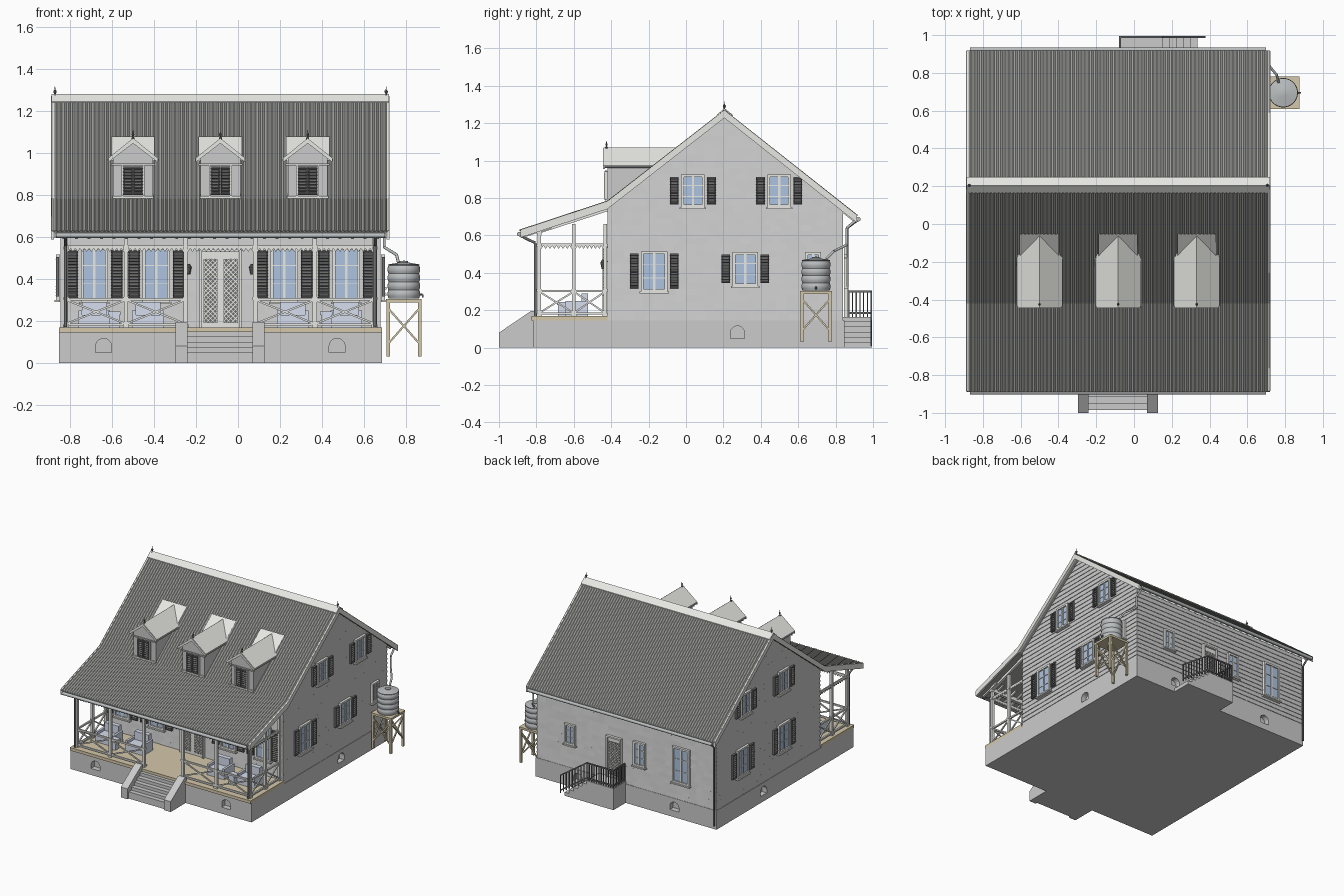
import bpy, bmesh, random
from math import sin, cos, pi, radians
from mathutils import Matrix, Vector

if "Cube" in bpy.data.objects:
    bpy.data.objects.remove(bpy.data.objects["Cube"])
random.seed(3)
T = Matrix.Translation
def RZ(d): return Matrix.Rotation(radians(d), 4, 'Z')
COL = dict(roof=(.36, .36, .35), dark=(.16, .16, .16), wood=(.66, .58, .4), glass=(.42, .55, .75),
           cushion=(.68, .73, .86), metal=(.5, .52, .53), white=(.8, .8, .77))
mats = {}
for k, c in COL.items():
    mats[k] = bpy.data.materials.new(k)
    mats[k].diffuse_color = (*c, 1)
parts, M = {}, Matrix.Identity(4)          # bmesh per part, current placement matrix
CX = -0.084                                # centre line of the house

def part(name, mat=None):
    if name not in parts: parts[name] = (bmesh.new(), mat)
    return parts[name][0]
def box(name, x0, x1, y0, y1, z0, z1, mat=None, tilt=0):
    m = T(((x0+x1)/2, (y0+y1)/2, (z0+z1)/2)) @ Matrix.Rotation(tilt, 4, 'X')
    bmesh.ops.create_cube(part(name, mat), size=1, matrix=M @ m @ Matrix.Diagonal((x1-x0, y1-y0, z1-z0, 1)))
def beam(name, a, b, w, mat=None, seg=0):
    a, b = Vector(a), Vector(b)
    d = b-a
    m = M @ T((a+b)/2) @ d.to_track_quat('Z', 'Y').to_matrix().to_4x4()
    if seg: bmesh.ops.create_cone(part(name, mat), cap_ends=True, segments=seg, radius1=w/2, radius2=w/2, depth=d.length, matrix=m)
    else: bmesh.ops.create_cube(part(name, mat), size=1, matrix=m @ Matrix.Diagonal((w, w, d.length, 1)))
def prism(name, pts, y0, y1, mat=None):    # outline in local x/z, extruded along local y
    bm = part(name, mat)
    a, b = [[bm.verts.new(M @ Vector((x, y, z))) for x, z in pts] for y in (y0, y1)]
    fs = [bm.faces.new(a), bm.faces.new(b[::-1])]
    fs += [bm.faces.new((a[i-1], b[i-1], b[i], a[i])) for i in range(len(a))]
    bmesh.ops.recalc_face_normals(bm, faces=fs)
def lathe(name, x, y, prof, seg=12, mat=None):
    bm = part(name, mat)
    rings = [[bm.verts.new((x+r*cos(2*pi*i/seg), y+r*sin(2*pi*i/seg), z)) for i in range(seg)] for r, z in prof]
    for p, q in zip(rings, rings[1:]):
        for i in range(seg): bm.faces.new((p[i-1], p[i], q[i], q[i-1]))
    bm.faces.new(rings[0][::-1]); bm.faces.new(rings[-1])
def lattice(name, u0, u1, z0, z1, y, pitch, mat):
    h, w = z1-z0, u1-u0
    for s in (1, -1):
        c = -w+pitch/2
        while c < h:
            t0, t1 = max(0, -c), min(w, h-c)
            if t1-t0 > .004:
                f = lambda t: ((u0+t if s > 0 else u1-t), y, z0+c+t)
                beam(name, f(t0), f(t1), .004, mat)
            c += pitch
def window(w, z0, z1, shutters=True, cols=2, rows=3, sw=.046):
    h, f = w/2, .014
    box('window_glass', -h+f, h-f, -.008, .0, z0+f, z1-f, 'glass')
    for a, b, c, d in ((-h, -h+f, z0, z1), (h-f, h, z0, z1), (-h, h, z0, z0+f), (-h, h, z1-f, z1)):
        box('window_frame', a, b, -.018, 0, c, d, 'white')
    box('window_sill', -h-.008, h+.008, -.026, 0, z0-.01, z0, 'white')
    for i in range(1, cols): box('window_bars', -h+w*i/cols-.006, -h+w*i/cols+.006, -.014, 0, z0, z1, 'white')
    for i in range(1, rows):
        z = z0+(z1-z0)*i/rows
        box('window_bars', -h, h, -.012, 0, z-.002, z+.002, 'white')
    if shutters:
        for s in (-1, 1): shutter(s*(h+.014+sw/2), sw, z0+.015, z1-.012)
def shutter(c, w, z0, z1):
    for a in (c-w/2, c+w/2-.006): box('shutter_frame', a, a+.006, -.018, -.004, z0, z1, 'dark')
    for z in (z0, z1-.008): box('shutter_frame', c-w/2, c+w/2, -.018, -.004, z, z+.008, 'dark')
    n = int((z1-z0)/.014)
    for i in range(n):
        z = z0+(i+.5)*(z1-z0)/n
        box('shutter_slats', c-w/2, c+w/2, -.02, -.004, z-.002, z+.002, 'dark', radians(35))
def shingles(name, u0, u1, z0, z1, clips=()):   # overlapping courses, trimmed to the gable
    bm, z, r, step = part(name), z0, 0, .034
    while z < z1:
        u = u0-random.random()*.04
        while u < u1:
            a, b, d = max(u, u0), min(u+.055, u1), -.004-random.random()*.002
            v = [bm.verts.new(p) for p in ((a, 0, z), (b, 0, z), (b, d, z), (a, d, z), (b, -.001, min(z+step, z1)), (a, -.001, min(z+step, z1)))]
            bm.faces.new((v[0], v[1], v[2], v[3])); bm.faces.new((v[3], v[2], v[4], v[5]))
            u += .055
        z += step
    for co, no in clips:
        bmesh.ops.bisect_plane(bm, geom=bm.verts[:]+bm.edges[:]+bm.faces[:], plane_co=co, plane_no=no, clear_outer=True)
    bm.transform(M)
def corrugated(name, prof, x0, x1, n=480):
    bm, rows = part(name, 'roof'), []
    for y, z in prof:
        rows.append([bm.verts.new((x0+(x1-x0)*i/n, y, z+.004*cos(2*pi*i/6))) for i in range(n+1)])
    for p, q in zip(rows, rows[1:]):
        for i in range(n): bm.faces.new((p[i], p[i+1], q[i+1], q[i]))

# foundation with arched vents
box('foundation', -.853, .686, -.817, .848, 0, .145)
arch = [(-.038, .05), (.038, .05)]+[(.038*cos(pi*i/10), .078+.038*sin(pi*i/10)) for i in range(11)]
for x, y, a in ((-.64, -.817, 0), (.472, -.817, 0), (.686, .275, 90), (-.853, .275, -90), (-.495, .848, 180), (.327, .848, 180)):
    M = T((x, y, 0)) @ RZ(a)
    prism('vent_cutter', arch, -.03, .04)
# walls
M = RZ(90)
prism('walls', [(-.42, .14), (.84, .14), (.84, .735), (.205, 1.235), (-.42, .748)], -.678, .845)
M = T((CX, -.42, 0)); shingles('front_shingles', -.76, .76, .17, .745)
M = T((CX, .84, 0)) @ RZ(180); shingles('back_shingles', -.76, .76, .145, .735)
fn, bn = Vector((-.78, 0, 1)), Vector((.79, 0, 1))
M = T((.678, 0, 0)) @ RZ(90); shingles('right_shingles', -.42, .84, .145, 1.24, (((.205, 0, 1.235), fn), ((.205, 0, 1.235), bn)))
fn, bn = Vector((.78, 0, 1)), Vector((-.79, 0, 1))
M = T((-.845, 0, 0)) @ RZ(-90); shingles('left_shingles', -.84, .42, .145, 1.24, (((-.205, 0, 1.235), fn), ((-.205, 0, 1.235), bn)))
# windows
for o in (-.6, -.305, .305, .6):
    M = T((CX+o, -.424, 0)); window(.13, .29, .55, sw=.055)
for y, w, a, b in ((-.17, .14, .3, .515), (.317, .135, .33, .51), (.037, .125, .75, .925), (.498, .125, .75, .925)):
    M = T((.682, y, 0)) @ RZ(90); window(w, a, b)
M = T((.682, .68, 0)) @ RZ(90); window(.085, .36, .51, False)
for y, w, a, b in ((.535, .14, .3, .515), (.035, .14, .3, .515), (.037, .125, .75, .925), (.498, .125, .75, .925)):
    M = T((-.849, y, 0)) @ RZ(-90); window(w, a, b)
for x, w, a, b in ((.39, .09, .325, .48), (-.2, .1, .315, .5), (-.555, .145, .275, .55)):
    M = T((x, .844, 0)) @ RZ(180); window(w, a, b, False)
# doors
for x, y, a, w, top in ((CX, -.424, 0, .2, .54), (.014, .844, 180, .13, .485)):
    M, h = T((x, y, 0)) @ RZ(a), w/2
    box('door_panel', -h, h, -.006, 0, .165, top, 'white')
    for u in (-h, h-.012): box('door_frame', u, u+.012, -.022, 0, .165, top, 'white')
    box('door_frame', -h, h, -.022, 0, top-.012, top, 'white')
    for p, q in (((-h+.02, -.014), (.016, h-.016)) if a == 0 else ((-h+.016, h-.016),)):
        box('door_leaf', p, q, -.01, 0, .19, top-.045, 'dark')
        lattice('door_lattice', p, q, .19, top-.045, -.012, .022, 'white')
M = Matrix.Identity(4)
box('door_transom', CX-.105, CX+.105, -.436, -.42, .532, .55, 'glass')
for s in (-.15, .15):
    beam('wall_lantern', (CX+s, -.42, .46), (CX+s, -.447, .46), .006, 'dark')
    lathe('wall_lantern', CX+s, -.445, [(.006, .42), (.013, .455), (.004, .47)], 8)
# roof slab, corrugated sheets, barge boards, ridge
top = [(-.885, .622), (-.42, .775), (.205, 1.262), (.915, .70)]
prof = top+[(y, z-.026) for y, z in top[::-1]]
M = RZ(90)
prism('roof_slab', prof, -.712, .88, 'roof')
barge = [(y, z+.008) for y, z in top]+[(y, z-.034) for y, z in top[::-1]]
for x in (-.89, .708): prism('barge_boards', barge, -x-.014, -x, 'white')
prism('ridge_cap', [(.165, 1.245), (.205, 1.28), (.25, 1.245), (.25, 1.239), (.205, 1.272), (.165, 1.239)], -.72, .888, 'white')
M = Matrix.Identity(4)
corrugated('front_roof_sheet', [(-.89, .627), (-.42, .782), (.205, 1.268)], -.888, .72)
corrugated('back_roof_sheet', [(.205, 1.268), (.918, .705)], -.888, .72)
fin = [(.009, 0), (.009, .012), (.003, .016), (.008, .028), (.008, .033), (.0025, .038), (.001, .055)]
for x in (-.872, .706): lathe('ridge_finials', x, .205, [(r, z+1.262) for r, z in fin], 8, 'dark')
# gutters, rafter tails, downpipes
for y, z in ((-.892, .607), (.922, .687)):
    beam('gutters', (-.868, y, z), (.70, y, z), .024, 'metal', 10)
for i in range(26):
    x = -.83+i*1.495/25
    beam('rafter_tails', (x, -.87, .596), (x, -.72, .644), .014, 'white')
    beam('rafter_tails', (x, .9, .68), (x, .8, .758), .014, 'white')
def pipe(name, pts, w, mat):
    for a, b in zip(pts, pts[1:]): beam(name, a, b, w, mat, 10)
for x in (-.822, .652): pipe('front_downpipes', [(x, -.89, .605), (x, -.87, .59), (x, -.806, .56), (x, -.806, .17)], .014, 'dark')
pipe('back_downpipe', [(-.84, .92, .685), (-.84, .862, .64), (-.84, .862, .03)], .014, 'dark')
pipe('tank_pipe', [(.69, .92, .69), (.697, .86, .64), (.697, .86, .55), (.755, .79, .515), (.765, .75, .475)], .014, 'metal')
# dormers
for x in (CX-.416, CX, CX+.416):
    M = T((x, 0, 0))
    prism('dormer_body', [(-.095, .76), (.095, .76), (.095, .975), (0, 1.05), (-.095, .975)], -.42, -.07)
    prism('dormer_roof', [(-.118, .963), (0, 1.058), (.118, .963), (.118, .975), (0, 1.07), (-.118, .975)], -.44, -.05, 'white')
    prism('dormer_fascia', [(-.118, .955), (0, 1.045), (.118, .955), (.118, .972), (0, 1.066), (-.118, .972)], -.444, -.434, 'white')
    for s in (-1, 1): beam('dormer_gutter', (s*.117, -.435, .966), (s*.117, -.17, .966), .01, 'metal', 8)
    prism('dormer_flashing', [(-.105, .94), (.105, .94), (.105, .95), (-.105, .95)], -.43, -.425)
    beam('dormer_apron', (-.098, -.425, .788), (.098, -.425, .788), .012, 'white')
    pf, q = part('roof_flashing', 'white'), lambda y: .784*(y-.205)+1.28
    pf.faces.new([pf.verts.new((x+a, y, q(y))) for a, y in ((-.103, -.2), (.103, -.2), (.103, -.052), (-.103, -.052))])
    M = T((x, -.42, 0))
    for s in (-1, 1): shutter(s*.0245, .045, .8, .935)
    box('dormer_recess', -.047, .047, -.004, .0, .8, .935, 'dark')
    for s in (-.055, .047): box('dormer_frame', s, s+.008, -.016, 0, .79, .945, 'white')
    M = Matrix.Identity(4)
    lathe('dormer_finials', x, -.425, [(r*.8, z*.85+1.062) for r, z in fin], 8, 'dark')
# verandah deck, posts, beams
box('deck', -.853, .686, -.825, -.42, .145, .168, 'wood')
offs = (-.735, -.45, -.166, .166, .45, .735)
posts = [(CX+o, -.785) for o in offs]+[(CX+s*.735, y) for s in (-1, 1) for y in (-.6, -.432)]
for x, y in posts:
    box('posts', x-.01, x+.01, y-.01, y+.01, .168, .62 if y < -.7 else .66, 'white')
    for z, r in ((.168, .014), (.3, .013), (.54, .013)): box('posts', x-r, x+r, y-r, y+r, z, z+.014)
box('eave_beam', -.835, .667, -.797, -.773, .6, .63, 'white')
for s in (-.735, .735): beam('side_beam', (CX+s, -.79, .618), (CX+s, -.42, .738), .018, 'white')
# railings and toothed valance between posts
def bay(length, rail=True):
    n = max(2, round(length/.022))
    pts = [(0, .558), (0, .545)]
    for i in range(n): pts += [((i+.5)*length/n, .528), ((i+1)*length/n, .545)]
    prism('valance', pts+[(length, .558)], -.004, .004, 'white')
    if rail:
        for z in (.303, .182): beam('rails', (0, 0, z), (length, 0, z), .012, 'white')
        for a, b in ((.185, .3), (.3, .185)): beam('rail_crosses', (0, 0, a), (length, 0, b), .009, 'white')
for i in range(5):
    M = T((CX+offs[i], -.785, 0)); bay(offs[i+1]-offs[i], i != 2)
for s in (-.735, .735):
    M = T((CX+s, -.785, 0)) @ RZ(90); bay(.185)
    M = T((CX+s, -.6, 0)) @ RZ(90); bay(.168)
# verandah seats and side tables
for s in (-1, 1):
    for o in (.6, .345):
        M = T((CX+s*o, -.585, .168))
        box('chair_seats', -.06, .06, -.06, .04, 0, .06, 'cushion')
        box('chair_backs', -.06, .06, .025, .06, 0, .122, 'cushion')
        for a in (-.075, .058): box('chair_arms', a, a+.017, -.06, .06, 0, .08, 'cushion')
    M = T((CX+s*.505, -.66, .168))
    box('side_tables', -.03, .03, -.03, .03, .06, .075, 'cushion')
    box('side_tables', -.024, .024, -.024, .024, 0, .06)
# front steps with sloped cheek walls
M = RZ(90)
for x in (-.297, .07): prism('step_cheeks', [(-1, 0), (-.81, 0), (-.81, .195), (-.83, .195), (-1, .08)], -x-.057, -x)
M = Matrix.Identity(4)
for i in range(5): box('front_steps', -.245, .075, -.985+i*.034, -.81, 0, .052+i*.024)
# back landing, steps and railing
box('back_landing', -.08, .15, .84, .995, 0, .165)
for i in range(5): box('back_steps', .15, .187+i*.037, .84, .995, 0, .14-i*.028)
def fence(a, b, n):
    a, b = Vector(a), Vector(b)
    up = Vector((0, 0, .135))
    for h in (.02, .135): beam('back_railing', a+Vector((0, 0, h)), b+Vector((0, 0, h)), .009, 'dark')
    for i in range(n+1):
        p = a.lerp(b, i/n); beam('back_railing', p, p+up, .006, 'dark')
fence((-.074, .85, .165), (-.074, .99, .165), 7)
fence((-.074, .99, .165), (.15, .99, .165), 11)
fence((.15, .99, .165), (.375, .99, .01), 9)
# water tank on timber stand
tx, ty = .79, .695
n = 40
lathe('water_tank', tx, ty, [(.073, .305)]+[(.073+.005*abs(sin(pi*4*i/n)), .308+.155*i/n) for i in range(n+1)]+[(.076, .468), (.02, .478), (.02, .484), (.004, .486)], 32, 'metal')
box('tank_platform', tx-.085, tx+.085, ty-.085, ty+.085, .288, .304, 'wood')
for i in range(4):
    M = T((tx, ty, 0)) @ RZ(90*i)
    box('stand_legs', -.083, -.067, -.083, -.067, .03, .29, 'wood')
    for a, b in ((.09, .26), (.26, .09)): beam('stand_braces', (-.075, -.075, a), (.075, -.075, b), .009, 'wood')
M = Matrix.Identity(4)
pipe('tank_tap', [(tx+.07, ty, .325), (.88, ty, .325), (.88, ty, .31)], .009, 'dark')

# turn every part into an object
objs = {}
for name, (bm, mat) in parts.items():
    me = bpy.data.meshes.new(name)
    bm.to_mesh(me); bm.free()
    ob = objs[name] = bpy.data.objects.new(name, me)
    bpy.context.collection.objects.link(ob)
    if mat: me.materials.append(mats[mat])
cut = objs.pop('vent_cutter'); cut.hide_render = True
mod = objs['foundation'].modifiers.new('vents', 'BOOLEAN')
mod.operation, mod.object, mod.solver = 'DIFFERENCE', cut, 'EXACT'
bpy.context.view_layer.objects.active = objs['foundation']
bpy.ops.object.modifier_apply(modifier='vents')
bpy.data.objects.remove(cut)
for k in ('water_tank', 'gutters', 'front_downpipes', 'back_downpipe', 'tank_pipe', 'ridge_finials', 'dormer_finials', 'tank_tap'):
    objs[k].select_set(True)
bpy.ops.object.shade_smooth_by_angle(angle=radians(40))

for m in bpy.data.materials:
    if m.users and not m.is_grease_pencil:
        m.use_nodes = True
        m.node_tree.nodes["Principled BSDF"].inputs["Base Color"].default_value = m.diffuse_color
